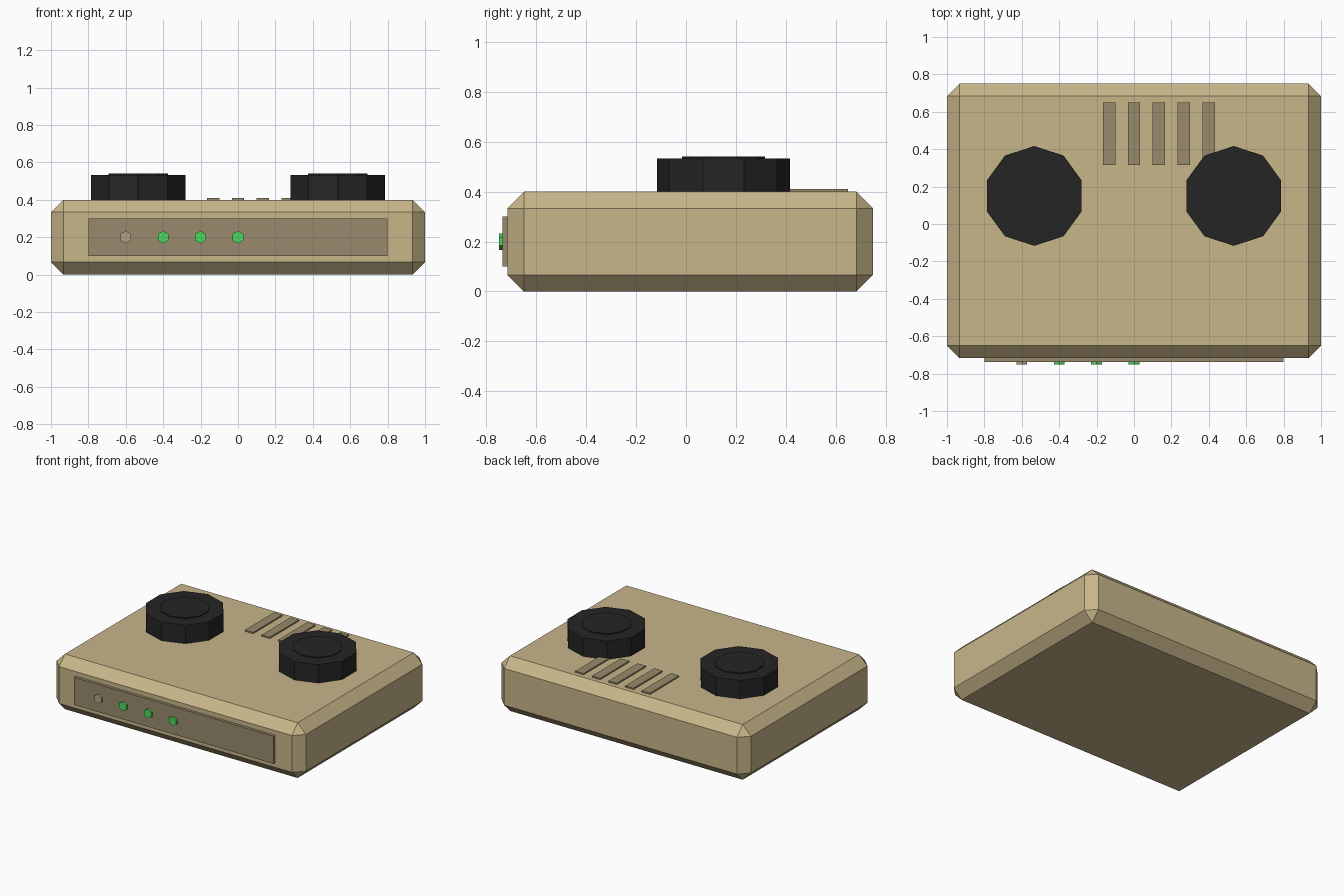
import bpy
import math

U = 1 / 15          # design module: the case is 30 x 22 x 6 modules
CY = U / 4          # case centre along y
FRONT = CY - 11 * U
TOP = 6 * U

cube = bpy.data.objects.get("Cube")
if cube:
    bpy.data.objects.remove(cube, do_unlink=True)


def material(name, hex_code):
    srgb = [int(hex_code[i:i + 2], 16) / 255 for i in (0, 2, 4)]
    rgba = [c / 12.92 if c < 0.04045 else ((c + 0.055) / 1.055) ** 2.4 for c in srgb] + [1]
    m = bpy.data.materials.new(name)
    m.use_nodes = True
    m.diffuse_color = rgba
    m.node_tree.nodes["Principled BSDF"].inputs["Base Color"].default_value = rgba
    return m


beige = material("beige plastic", "C8B68A")
taupe = material("dark taupe", "988B6C")
black = material("black rubber", "252525")
green = material("lit green", "4CD95F")
dim = material("unlit lamp", "B4A482")


def finish(name, mat):
    obj = bpy.context.object
    obj.name = name
    obj.data.materials.append(mat)
    return obj


def box(name, mat, lo, hi):
    bpy.ops.mesh.primitive_cube_add(size=1, location=[(a + b) / 2 for a, b in zip(lo, hi)])
    obj = finish(name, mat)
    obj.scale = [b - a for a, b in zip(lo, hi)]
    bpy.ops.object.transform_apply(location=False, rotation=False, scale=True)
    return obj


def prism(name, mat, sides, radius, depth, centre, tilt=0):
    bpy.ops.mesh.primitive_cylinder_add(vertices=sides, radius=radius, depth=depth,
                                        location=centre, rotation=(tilt, 0, 0))
    return finish(name, mat)


# Chamfered case
case = box("case", beige, (-1, FRONT, 0), (1, CY + 11 * U, TOP))
chamfer = case.modifiers.new("chamfer", 'BEVEL')
chamfer.width = U
chamfer.segments = 1

# Front panel with a row of indicator lamps
box("front_panel", taupe, (-0.8, FRONT - 0.02, 0.1), (0.8, FRONT + 0.02, 0.3))
for i in range(4):
    prism(f"indicator_lamp_{i + 1}", green if i else dim, 6, U / 2, 0.04,
          (-0.6 + 0.2 * i, -0.73, 0.2), math.pi / 2)

# Two knobs, each with a thin raised cap
for side, x in (("right", -8 * U), ("left", 8 * U)):
    prism(f"{side}_knob", black, 10, 4 * U, 2 * U, (x, 0.15, TOP + U))
    prism(f"{side}_knob_cap", black, 10, 2.5 * U, 0.02, (x, 0.15, TOP + 2 * U - 0.003))

# Vent slats at the back of the top
for i in range(5):
    x = (i - 1) * 2 * U
    box(f"vent_slat_{i + 1}", taupe, (x - U / 2, CY + 4.5 * U, TOP - 0.01),
        (x + U / 2, CY + 9.5 * U, TOP + 0.01))
